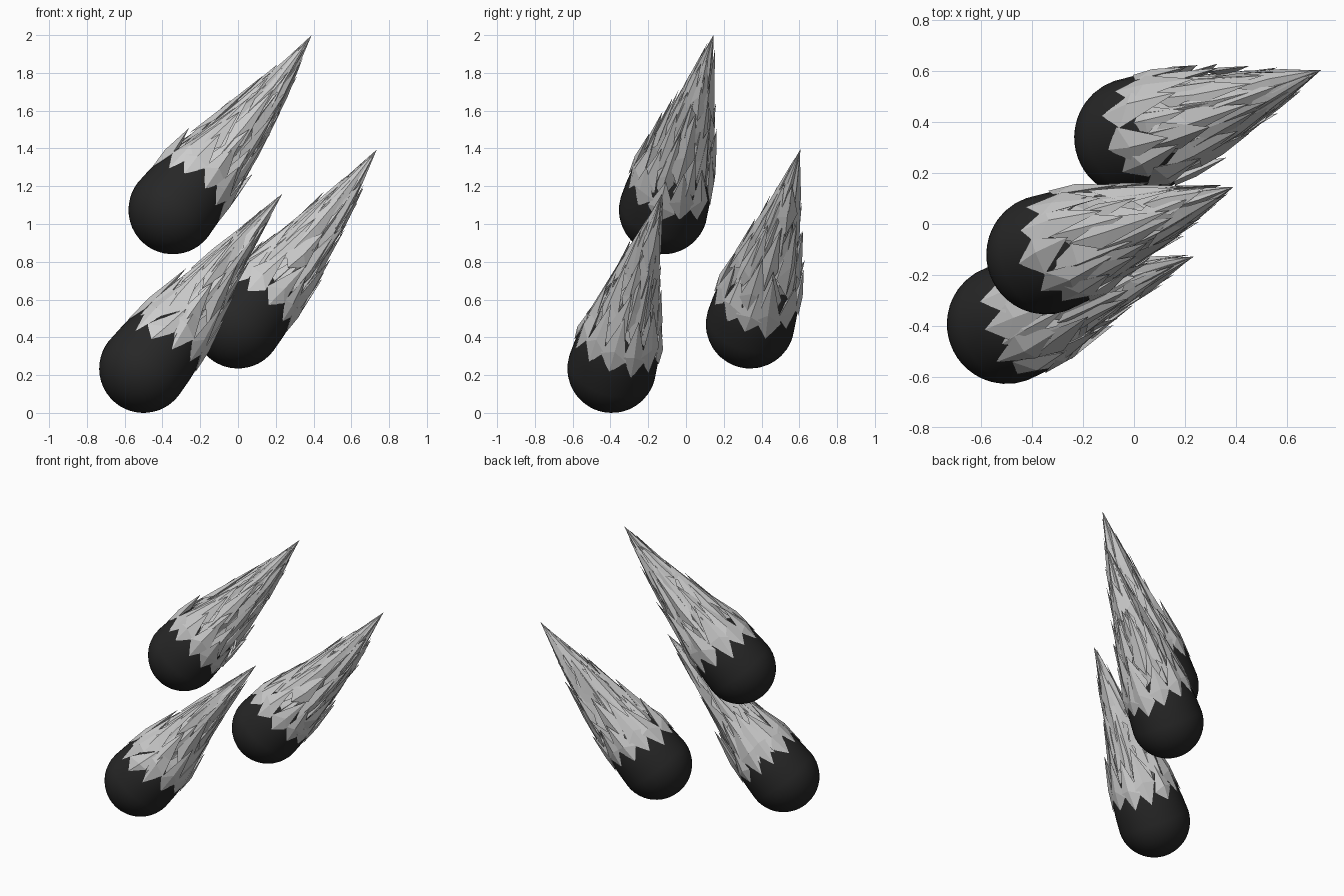
import bpy, bmesh, math, random
from mathutils import Vector

if "Cube" in bpy.data.objects:
    bpy.data.objects.remove(bpy.data.objects["Cube"])

R = 0.235
AXIS = Vector((0.735, 0.265, 0.925))
LENGTH = AXIS.length
ROT = AXIS.to_track_quat('Z', 'X')
INV = ROT.inverted()
SIDE = INV @ Vector((0.78, 0, -0.62))          # tail bends this way

dark = bpy.data.materials.new("charred_rock")
dark.diffuse_color = (0.02, 0.02, 0.02, 1)
dark.use_nodes = True
dark.node_tree.nodes["Principled BSDF"].inputs["Base Color"].default_value = dark.diffuse_color

# outer radius of the tail along its axis
PROFILE = [(-0.2, 0.235), (0, 0.235), (0.2, 0.227), (0.36, 0.203), (0.57, 0.153),
           (0.75, 0.112), (0.94, 0.065), (LENGTH, 0.0)]


def radius(t):
    for (a, ra), (b, rb) in zip(PROFILE, PROFILE[1:]):
        if t <= b:
            return ra + (rb - ra) * (t - a) / (b - a)
    return 0.0


def finish(bm, name, loc, mat=None, smooth=False):
    bmesh.ops.recalc_face_normals(bm, faces=bm.faces)
    me = bpy.data.meshes.new(name)
    bm.to_mesh(me)
    bm.free()
    ob = bpy.data.objects.new(name, me)
    bpy.context.collection.objects.link(ob)
    ob.location = loc
    ob.rotation_mode = 'QUATERNION'
    ob.rotation_quaternion = ROT
    if mat:
        me.materials.append(mat)
    if smooth:
        me.shade_smooth()
    return ob


def make_rock(name, loc):
    # half sphere with a tapering back that disappears inside the tail
    prof = [(R * math.sin(i * math.pi / 24), -R * math.cos(i * math.pi / 24)) for i in range(13)]
    prof += [(0.229, 0.1), (0.219, 0.19), (0.195, 0.26), (0.10, 0.36), (0, 0.42)]
    bm = bmesh.new()
    vs = [bm.verts.new((r, 0, z)) for r, z in prof]
    es = [bm.edges.new(p) for p in zip(vs, vs[1:])]
    bmesh.ops.spin(bm, geom=vs + es, axis=(0, 0, 1), cent=(0, 0, 0),
                   angle=2 * math.pi, steps=40, use_duplicate=False)
    bmesh.ops.remove_doubles(bm, verts=bm.verts, dist=1e-4)
    finish(bm, name, loc, dark, True)


def make_tail(name, loc, seed, bend, slim):
    rnd = random.Random(seed)
    bm = bmesh.new()

    def pt(a, t, k=1.0, add=0.0):
        s = max(0.0, min(1.0, (t - 0.25) / (LENGTH - 0.25)))
        r = radius(t) * k * (1 - (1 - slim) * math.sin(math.pi * s)) + add
        off = SIDE * bend * math.sin(math.pi * s)
        return bm.verts.new(Vector((r * math.cos(a), r * math.sin(a), t)) + off)

    # pleated core running to the tip
    n = 14
    rings = []
    for j, t in enumerate((0.24, 0.42, 0.62, 0.82, 1.0)):
        rings.append([pt(2 * math.pi * i / n + 0.1 * j, t + rnd.uniform(-.04, .04),
                         0.9 if i % 2 else 0.68) for i in range(n)])
    tip = bm.verts.new((0, 0, LENGTH))
    for lo, hi in zip(rings, rings[1:]):
        for i in range(n):
            k = (i + 1) % n
            bm.faces.new((lo[i], lo[k], hi[k]))
            bm.faces.new((lo[i], hi[k], hi[i]))
    for i in range(n):
        bm.faces.new((rings[-1][i], rings[-1][(i + 1) % n], tip))

    # overlapping rows of pointed shards: start, count, length, spread of depth
    rows = [(0.12, 12, 0.34, 0.0), (0.23, 11, 0.36, 0.12), (0.35, 9, 0.40, 0.16),
            (0.48, 8, 0.42, 0.2), (0.62, 6, 0.42, 0.2), (0.76, 5, 0.38, 0.2)]
    for j, (t0, count, length, deep) in enumerate(rows):
        step = 2 * math.pi / count
        jit = 0.03 if j == 0 else 0.05
        for i in range(count):
            a = step * (i + 0.5 * (j % 2) + rnd.uniform(-0.12, 0.12))
            b = t0 + rnd.uniform(-jit, jit)
            ln = min(length * rnd.uniform(0.7, 1.3), LENGTH - b - 0.02)
            k = 1.0 - rnd.uniform(0, deep)
            w = step * (rnd.uniform(0.56, 0.66) if j == 0 else rnd.uniform(0.46, 0.66))
            sink = 0.0 if j == 0 else 0.1
            lean = rnd.uniform(-0.35, 0.35) * step
            bottom = pt(a, b, min(k, 0.97 if j else 1.0), 0.003)
            left = pt(a - w, b + ln * rnd.uniform(.2, .42), k - rnd.uniform(0, sink))
            right = pt(a + w, b + ln * rnd.uniform(.2, .42), k - rnd.uniform(0, sink))
            ridge = pt(a + lean * 0.5, b + ln * 0.4, k + 0.03, 0.003)
            top = pt(a + lean, b + ln, 1.0, rnd.uniform(-0.015, 0.022) * (1.15 - b))
            under = pt(a, b + ln * 0.45, 0.78)
            loop = (bottom, right, top, left)
            for p, q in zip(loop, loop[1:] + loop[:1]):
                bm.faces.new((p, q, ridge))
                bm.faces.new((q, p, under))
    finish(bm, name, loc)


meteors = [((-0.345, -0.12, 1.075), 3, 0.02, 1.0),
           ((0.0, 0.34, 0.47), 8, 0.02, 1.0),
           ((-0.5, -0.393, 0.235), 5, -0.006, 0.86)]
for i, (loc, seed, bend, slim) in enumerate(meteors, 1):
    make_rock(f"meteor_rock_{i}", loc)
    make_tail(f"meteor_tail_{i}", loc, seed, bend, slim)
